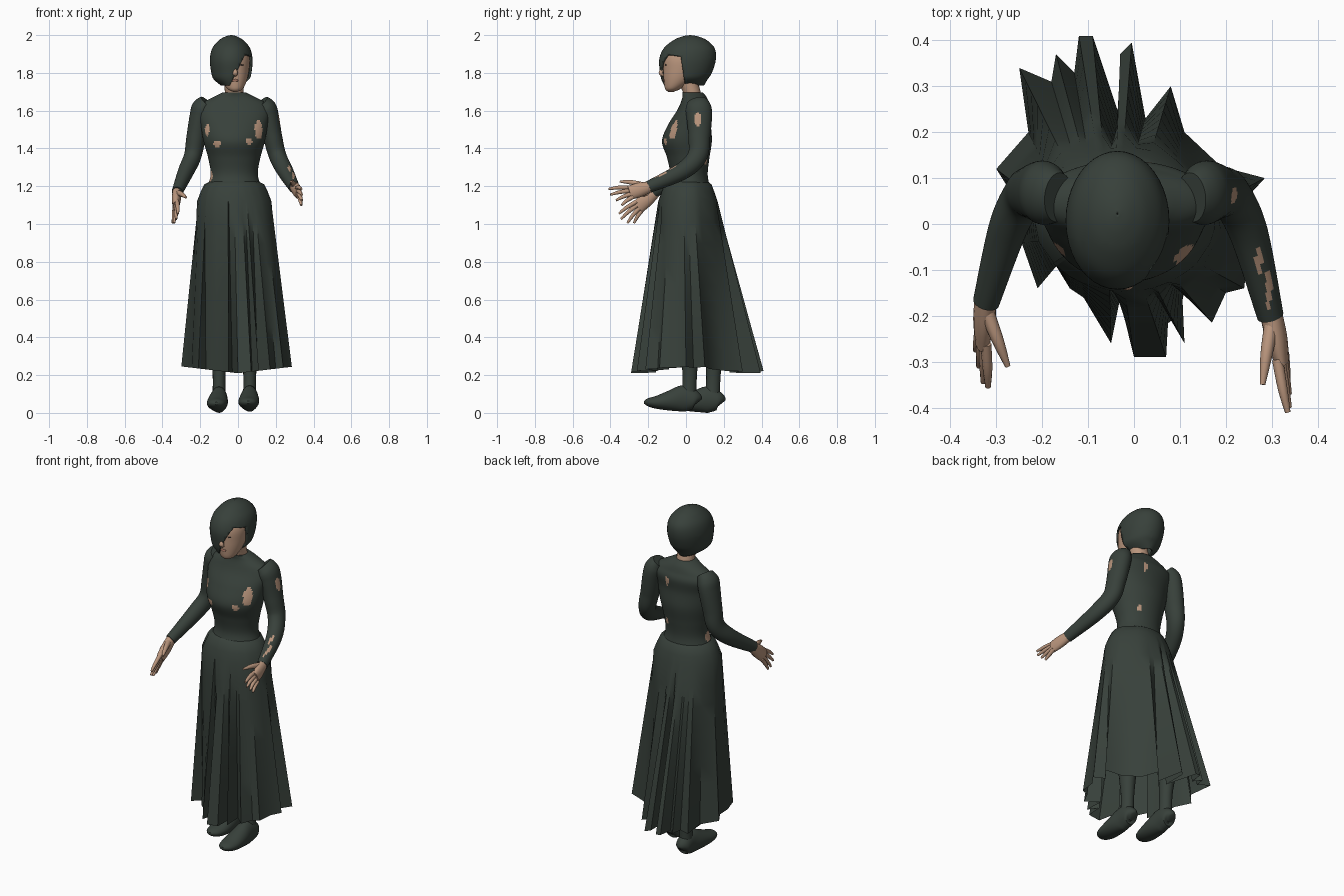
import bpy, bmesh
from math import sin, cos, pi, atan2, radians
from mathutils import Vector

cube = bpy.data.objects.get("Cube")
if cube:
    bpy.data.objects.remove(cube, do_unlink=True)


def material(name, r, g, b):
    mat = bpy.data.materials.new(name)
    mat.use_nodes = True
    mat.diffuse_color = (r, g, b, 1)
    mat.node_tree.nodes["Principled BSDF"].inputs["Base Color"].default_value = (r, g, b, 1)
    return mat


cloth = material("dark green", .039, .052, .043)
skin = material("skin", .5, .31, .21)
lip_red = material("lip", .36, .17, .12)
eye_dark = material("eye", .04, .03, .025)


def finish(name, bm, mat, angle=50):
    bmesh.ops.recalc_face_normals(bm, faces=bm.faces)
    mesh = bpy.data.meshes.new(name)
    bm.to_mesh(mesh)
    bm.free()
    mesh.materials.append(mat)
    obj = bpy.data.objects.new(name, mesh)
    bpy.context.collection.objects.link(obj)
    bpy.ops.object.select_all(action='DESELECT')
    obj.select_set(True)
    bpy.context.view_layer.objects.active = obj
    bpy.ops.object.shade_smooth_by_angle(angle=radians(angle))
    return obj


def bridge(bm, rings):
    for low, high in zip(rings, rings[1:]):
        n = len(low)
        for i in range(n):
            j = (i + 1) % n
            bm.faces.new((low[i], low[j], high[j], high[i]))


def smooth_path(rows, steps):
    """Catmull-Rom curve through rows of x, y, z, radius across, radius deep."""
    rows = [Vector(r) for r in rows]
    out = []
    for i in range(len(rows) - 1):
        a, b, c = rows[max(i - 1, 0)], rows[i], rows[i + 1]
        d = rows[min(i + 2, len(rows) - 1)]
        for k in range(steps):
            t = k / steps
            out.append(b + (c - a) * (t / 2) + (a * 2 - b * 5 + c * 4 - d) * (t * t / 2)
                       + (b * 3 - a - c * 3 + d) * (t ** 3 / 2))
    return out + [rows[-1]]


def tube(rows, segs=16, steps=4, flat=False, caps=True):
    """Loft ellipses along a path; flat keeps every ring horizontal."""
    bm = bmesh.new()
    path = smooth_path(rows, steps)
    centres = [Vector(p[:3]) for p in path]
    rings = []
    for i, p in enumerate(path):
        ahead, behind = centres[min(i + 1, len(path) - 1)], centres[max(i - 1, 0)]
        t = Vector((0, 0, 1)) if flat else (ahead - behind).normalized()
        side = (Vector((1, 0, 0)) - t * t.x).normalized()
        deep = t.cross(side)
        rings.append([bm.verts.new(centres[i] + side * cos(a) * max(p[3], .001) + deep * sin(a) * max(p[4], .001))
                      for a in (2 * pi * k / segs for k in range(segs))])
    bridge(bm, rings)
    if caps:
        bm.faces.new(rings[0])
        bm.faces.new(rings[-1])
    return bm


def ball(name, size, place, mat):
    bm = bmesh.new()
    bmesh.ops.create_uvsphere(bm, u_segments=12, v_segments=8, radius=1)
    bmesh.ops.scale(bm, verts=bm.verts, vec=size)
    bmesh.ops.translate(bm, verts=bm.verts, vec=place)
    finish(name, bm, mat)


def worn_patches(obj, spots):
    """Show skin on faces lying inside any of the ellipsoid spots."""
    obj.data.materials.append(skin)
    for face in obj.data.polygons:
        for x, y, z, rx, ry, rz in spots:
            c = face.center
            if ((c.x - x) / rx) ** 2 + ((c.y - y) / ry) ** 2 + ((c.z - z) / rz) ** 2 < 1:
                face.material_index = 1


spots = [(.11, -.07, 1.5, .02, .06, .055), (.06, -.12, 1.435, .02, .05, .014),
         (-.11, -.1, 1.425, .022, .06, .018), (-.162, -.05, 1.5, .012, .05, .035),
         (.22, .062, 1.555, .06, .018, .038), (.272, -.07, 1.28, .009, .035, .04),
         (.293, -.14, 1.25, .008, .045, .04), (-.14, 0, 1.25, .02, .03, .03),
         (.03, .12, 1.58, .01, .06, .028), (.05, .11, 1.33, .01, .05, .02),
         (-.22, .075, 1.6, .03, .012, .03)]

# Bodice
bodice = finish("bodice", tube([
    (-.02, .01, 1.18, .15, .12), (-.02, .015, 1.26, .125, .1), (-.02, .012, 1.35, .138, .112),
    (-.02, .005, 1.44, .163, .132), (-.02, .02, 1.53, .178, .112), (-.02, .045, 1.6, .19, .093),
    (-.02, .047, 1.64, .168, .076), (-.02, .045, 1.672, .11, .064), (-.02, .035, 1.695, .064, .055)],
    segs=96, steps=8, flat=True), cloth)
worn_patches(bodice, spots)

# Skirt: oval hips spreading into a folded hem
hem = [(-.30, .12), (-.25, .04), (-.245, -.04), (-.21, -.14), (-.17, -.09), (-.14, -.14), (-.11, -.16),
       (-.05, -.26), (-.03, -.16), (0, -.29), (.07, -.29), (.075, -.2), (.11, -.26), (.105, -.15),
       (.17, -.215), (.2, -.15), (.24, -.14), (.25, -.05), (.285, 0), (.23, .04), (.285, .1),
       (.19, .125), (.11, .2), (.08, .3), (.025, .23), (-.005, .395), (-.03, .37), (-.03, .23),
       (-.09, .41), (-.12, .41), (-.13, .33), (-.17, .37), (-.18, .31), (-.25, .34), (-.23, .2)]
angles = [atan2(y - .04, x) for x, y in hem]
bm = bmesh.new()
rings = []
for rx, ry, z in ((.13, .105, 1.225), (.158, .125, 1.21), (.178, .14, 1.17)):
    rings.append([bm.verts.new((-.02 + rx * cos(a), .01 + ry * sin(a), z)) for a in angles])
for step in range(9):
    t = step / 8
    ring = []
    for a, (x, y) in zip(angles, hem):
        hip = Vector((-.02 + .197 * cos(a), .01 + .157 * sin(a), 1.12))
        ring.append(bm.verts.new(hip.lerp(Vector((x, y, .21 + .12 * abs(x))), t)))
    rings.append(ring)
bridge(bm, rings)
finish("skirt", bm, cloth, 40)

# Sleeves
sleeves = {
    "left": [(.125, .058, 1.645, .04, .055), (.148, .065, 1.615, .054, .068), (.162, .07, 1.57, .054, .068),
             (.184, .07, 1.46, .05, .058), (.21, .06, 1.36, .046, .052), (.25, -.02, 1.28, .042, .046),
             (.297, -.2, 1.195, .029, .032)],
    "right": [(-.165, .058, 1.645, .04, .055), (-.19, .065, 1.615, .054, .068), (-.202, .07, 1.57, .054, .068),
              (-.222, .07, 1.46, .051, .058), (-.24, .06, 1.36, .046, .052), (-.275, -.01, 1.28, .042, .046),
              (-.322, -.17, 1.17, .029, .032)]}
for side, rows in sleeves.items():
    worn_patches(finish(side + "_sleeve", tube(rows, 48, 10), cloth), spots)

# Hands: palm, four fingers and a thumb
hands = {
    "left": (-1, (.295, -.18, 1.2), (.322, -.3, 1.165), (.28, -.35, 1.225),
             [(.335, -.41, 1.185), (.338, -.4, 1.155), (.338, -.37, 1.125), (.335, -.34, 1.1)]),
    "right": (1, (-.322, -.15, 1.18), (-.33, -.255, 1.09), (-.275, -.31, 1.14),
              [(-.318, -.355, 1.055), (-.328, -.345, 1.025), (-.338, -.31, 1.005), (-.345, -.275, 1.005)])}
for side, (inward, wrist, knuckle, thumb, tips) in hands.items():
    w, k = Vector(wrist), Vector(knuckle)
    mid = w.lerp(k, .55)
    finish(side + "_palm", tube([(*w, .024, .027), (*mid, .024, .038), (*k, .016, .037)], 16), skin)
    across = (k - w).normalized().cross(Vector((1, 0, 0)))
    across = (across * (1 if across.z > 0 else -1) + Vector((inward * .25, 0, 0))).normalized()
    for n, tip in enumerate(tips):
        base = k + across * (.027 - .018 * n) - (k - w) * .1
        bend = base.lerp(Vector(tip), .55) + across * .004
        finish(f"{side}_finger_{n + 1}", tube([(*base, .012, .012), (*bend, .0105, .0105),
                                               (*tip, .006, .006)], 10), skin)
    base = w.lerp(k, .3) + across * .015
    bend = base.lerp(Vector(thumb), .5) + across * .006
    finish(side + "_thumb", tube([(*base, .016, .017), (*bend, .013, .013), (*thumb, .006, .006)], 10), skin)

# Legs and shoes
for side, x, y, z, splay in (("left", .062, 0, .006, -.008), ("right", -.1, .125, 0, -.015)):
    finish(side + "_leg", tube([(x, y + .015, .08 + z, .036, .04), (x, y + .02, .2, .034, .038),
                                (x, y + .02, .4, .05, .055), (x, .03, .8, .07, .075)],
                               flat=True), cloth)
    finish(side + "_shoe", tube([
        (x, y + .064, .05 + z, .015, .022), (x, y + .05, .06 + z, .04, .048),
        (x, y - .01, .07 + z, .044, .07), (x + splay * .4, y - .075, .06 + z, .053, .056),
        (x + splay * .8, y - .15, .05 + z, .053, .036), (x + splay, y - .2, .05 + z, .038, .022),
        (x + splay, y - .222, .05 + z, .01, .007)], 28), cloth, 40)

# Neck, face and features
finish("neck", tube([(-.02, .035, 1.66, .05, .045), (-.02, .03, 1.7, .05, .047),
                     (-.02, 0, 1.78, .052, .055)], 24, flat=True), skin)
finish("head", tube([
    (-.015, -.08, 1.7, .012, .015), (-.016, -.07, 1.715, .04, .04), (-.018, -.045, 1.755, .063, .072),
    (-.02, -.025, 1.81, .078, .095), (-.02, -.012, 1.88, .082, .105), (-.025, 0, 1.94, .065, .085),
    (-.025, 0, 1.97, .015, .02)], 32, 5, flat=True), skin)
finish("nose", tube([(-.016, -.112, 1.85, .006, .006), (-.015, -.128, 1.815, .01, .01),
                     (-.015, -.133, 1.797, .014, .011), (-.015, -.118, 1.785, .008, .005)], 12), skin)
ball("lips", (.02, .007, .007), (-.016, -.115, 1.76), lip_red)
for side, sign in (("left", 1), ("right", -1)):
    ball(side + "_eye", (.012, .006, .004), (-.018 + sign * .035, -.106, 1.842), eye_dark)

# Bobbed hair with a slanted fringe cut open over the face
bm = tube([(-.038, -.01, 1.732, .05, .105), (-.035, -.008, 1.765, .093, .122), (-.035, 0, 1.8, .106, .137),
           (-.036, .008, 1.87, .113, .15), (-.036, .017, 1.93, .1, .135), (-.036, .022, 1.972, .066, .09),
           (-.036, .022, 1.993, .03, .042), (-.036, .022, 2, .002, .002)], 40, 5, flat=True, caps=False)
fringe, slant = Vector((-.04, 0, 1.74)), Vector((.9, 0, -.45))
ear, back = Vector((0, -.015, 1.8)), Vector((0, 1, .15))
top, crown = Vector((0, -.05, 1.89)), Vector((0, .15, 1))
for point, normal in ((fringe, slant), (ear, back), (top, crown)):
    bmesh.ops.bisect_plane(bm, geom=bm.verts[:] + bm.edges[:] + bm.faces[:], plane_co=point, plane_no=normal)
opening = []
for face in bm.faces:
    c = face.calc_center_median()
    if (c - fringe).dot(slant) > 0 and (c - ear).dot(back) < 0 and (c - top).dot(crown) < 0:
        opening.append(face)
bmesh.ops.delete(bm, geom=opening, context='FACES')
hair = finish("hair", bm, cloth)
shell = hair.modifiers.new("thickness", 'SOLIDIFY')
shell.thickness = .012
shell.offset = -1
